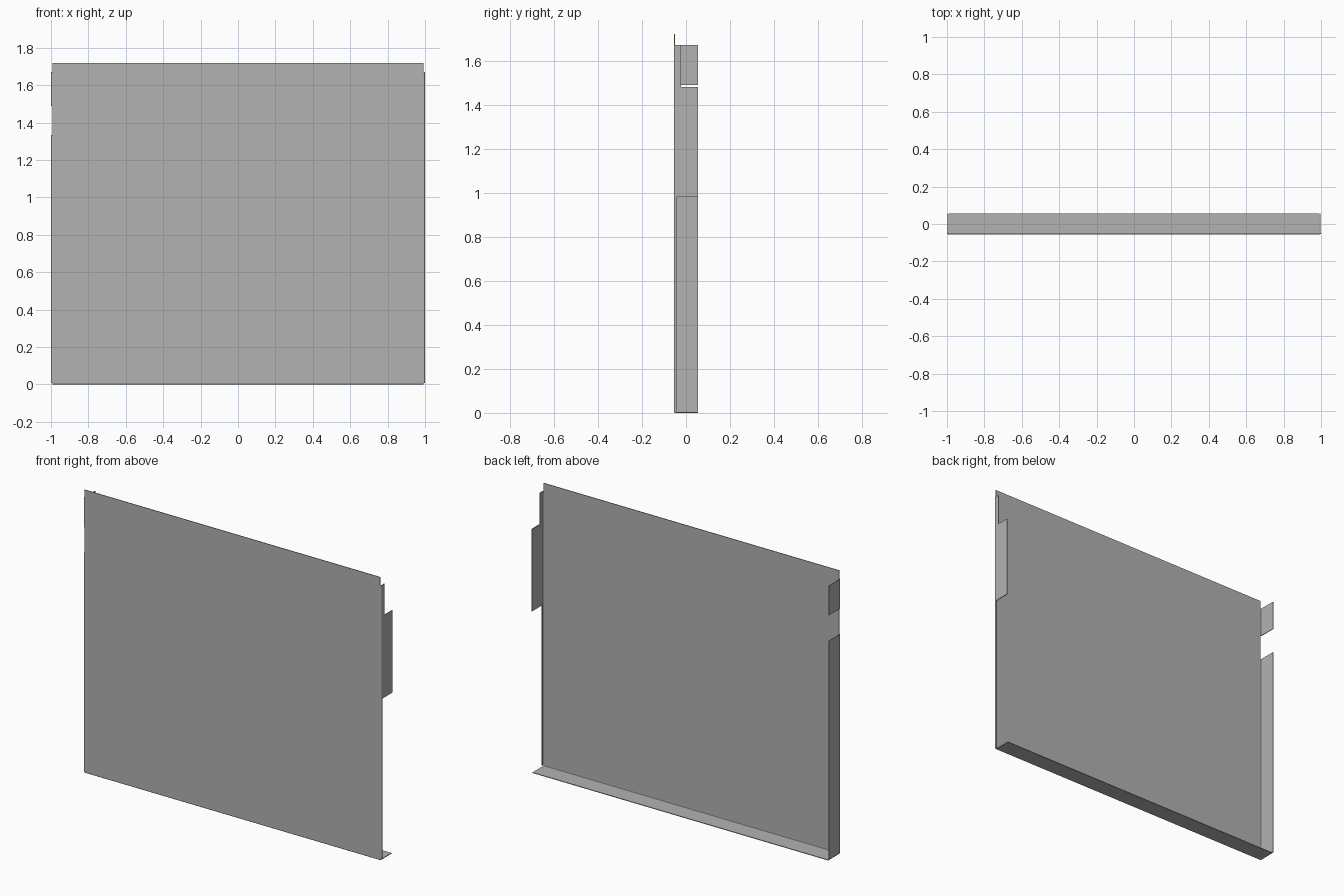
import bpy
import bmesh
from math import sin, cos, pi

cube = bpy.data.objects.get("Cube")
if cube:
    bpy.data.objects.remove(cube, do_unlink=True)

grey = bpy.data.materials.new("sheet_grey")
grey.use_nodes = True
colour = (0.448, 0.448, 0.448, 1)
grey.diffuse_color = colour
grey.node_tree.nodes["Principled BSDF"].inputs["Base Color"].default_value = colour

HALF = 1.0       # half width
FRONT = -0.055   # front face
TOP = 1.72       # top of the panel
THICK = 0.004    # sheet thickness
BEND = 0.007     # outer bend radius
DEPTH = 0.11     # full flange depth


def extrude(name, profile, start, end, place):
    """Sweep a closed (out, back) profile from start to end along the edge."""
    bm = bmesh.new()
    rings = [[bm.verts.new(place(u, v, w)) for u, v in profile] for w in (start, end)]
    count = len(profile)
    for i in range(count):
        j = (i + 1) % count
        bm.faces.new((rings[0][i], rings[0][j], rings[1][j], rings[1][i]))
    bm.faces.new(rings[0])
    bm.faces.new(rings[1])
    bmesh.ops.recalc_face_normals(bm, faces=bm.faces)
    mesh = bpy.data.meshes.new(name)
    bm.to_mesh(mesh)
    bm.free()
    mesh.materials.append(grey)
    obj = bpy.data.objects.new(name, mesh)
    bpy.context.collection.objects.link(obj)
    return obj


def bent_strip(depth, steps=4):
    """Profile of a rounded bend that runs into a flange of the given depth."""
    def arc(radius):
        angles = [i / steps * pi / 2 for i in range(steps + 1)]
        return [(radius * sin(a) - BEND, BEND - radius * cos(a)) for a in angles]
    return arc(BEND) + [(0, depth), (-THICK, depth)] + arc(BEND - THICK)[::-1]


def side(sign):
    return lambda u, v, w: (sign * (HALF + u), FRONT + v, w)


def bottom(u, v, w):
    return (w, FRONT + v, -u)


# Flat front panel
edge = HALF - BEND
extrude("front_panel", [(-edge, 0), (edge, 0), (edge, THICK), (-edge, THICK)],
        BEND, TOP, lambda u, v, w: (u, FRONT + v, w))

# Bottom flange
extrude("bottom_flange", bent_strip(DEPTH), -edge, edge, bottom)

# Side flanges: name, side, depth, lower end, upper end
flanges = [
    ("left_lower_lip", 1, 0.015, BEND, 0.98),
    ("left_wide_tab", 1, DEPTH, 0.98, 1.48),
    ("left_upper_lip", 1, 0.033, 1.48, 1.67),
    ("right_long_flange", -1, DEPTH, BEND, 1.335),
    ("right_upper_tab", -1, DEPTH, 1.49, 1.67),
]
for name, sign, depth, low, high in flanges:
    extrude(name, bent_strip(depth), low, high, side(sign))
